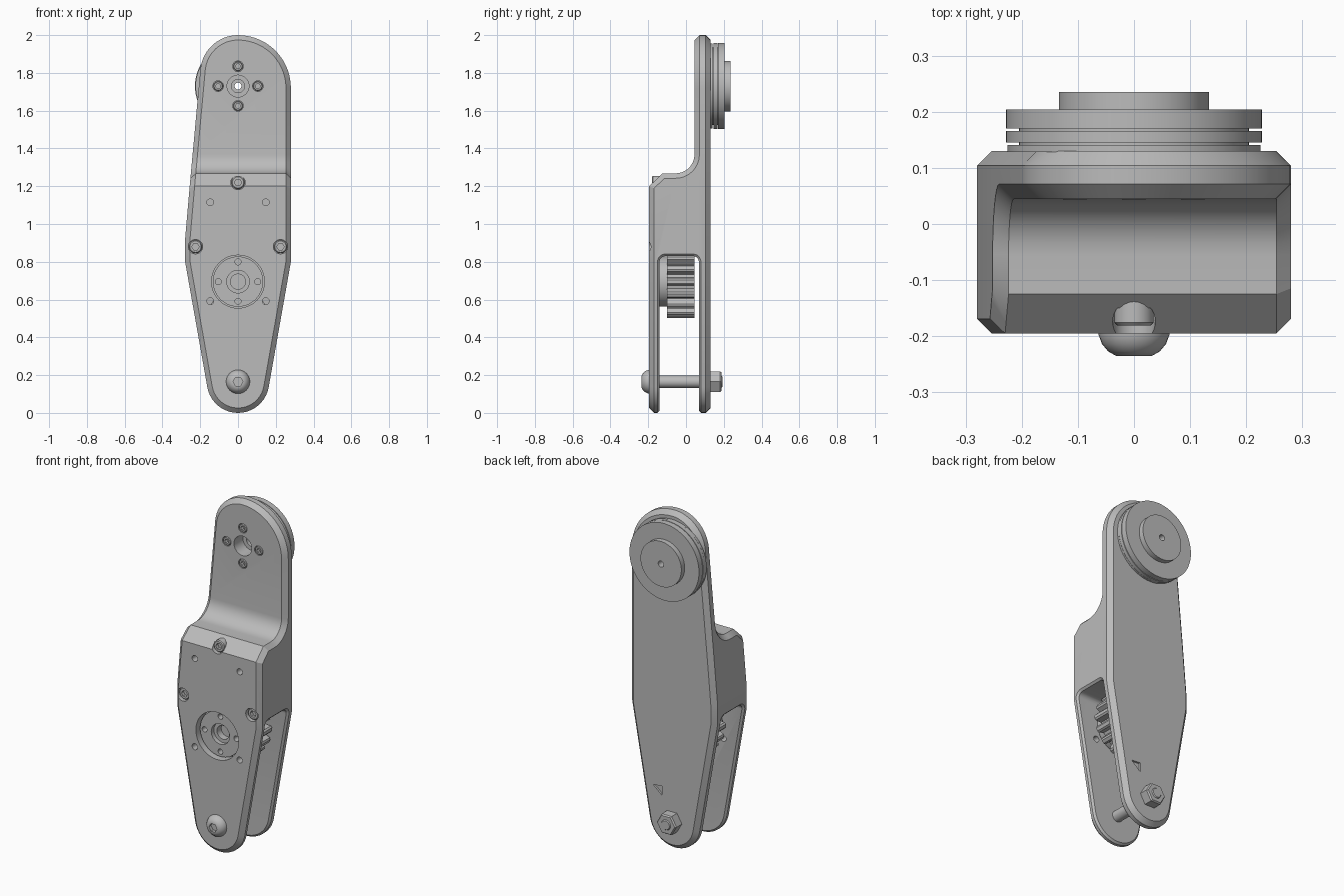
import bpy, bmesh
from math import sin, cos, radians, tau

if "Cube" in bpy.data.objects:
    bpy.data.objects.remove(bpy.data.objects["Cube"])

grey = bpy.data.materials.new("plain_grey")
grey.use_nodes = True
grey.diffuse_color = (0.5, 0.5, 0.5, 1)
grey.node_tree.nodes["Principled BSDF"].inputs["Base Color"].default_value = (0.5, 0.5, 0.5, 1)


def arc(cx, cy, r, a0, a1, n):
    angles = [radians(a0 + (a1 - a0) * i / n) for i in range(n + 1)]
    return [(cx + r * cos(a), cy + r * sin(a)) for a in angles]


def prism(bm, pts, lo, hi, axis="y"):
    """Extrude an outline: (x, z) along y, or (y, z) along x."""
    place = (lambda p, d: (p[0], d, p[1])) if axis == "y" else (lambda p, d: (d, p[0], p[1]))
    a, b = [[bm.verts.new(place(p, d)) for p in pts] for d in (lo, hi)]
    bm.faces.new(a)
    bm.faces.new(b[::-1])
    for i in range(len(pts)):
        j = (i + 1) % len(pts)
        bm.faces.new((a[i], b[i], b[j], a[j]))


def cyl(bm, x, z, r, y0, y1, n=32):
    prism(bm, arc(x, z, r, 0, 360 - 360 / n, n - 1), y0, y1)


def lathe(bm, profile, x=0, z=0, n=48):
    """Turn a closed (radius, y) profile about a y axis line."""
    rings = []
    for r, y in profile:
        if r == 0:
            rings.append([bm.verts.new((x, y, z))] * n)
        else:
            rings.append([bm.verts.new((x + r * cos(tau * i / n), y, z + r * sin(tau * i / n)))
                          for i in range(n)])
    for a, b in zip(rings, rings[1:] + rings[:1]):
        for i in range(n):
            j = (i + 1) % n
            corners = list(dict.fromkeys((a[i], a[j], b[j], b[i])))
            if len(corners) > 2:
                bm.faces.new(corners)


def make(name, bm):
    bmesh.ops.recalc_face_normals(bm, faces=bm.faces)
    mesh = bpy.data.meshes.new(name)
    bm.to_mesh(mesh)
    bm.free()
    ob = bpy.data.objects.new(name, mesh)
    bpy.context.collection.objects.link(ob)
    mesh.materials.append(grey)
    return ob


def bake(ob):
    """Replace the mesh by its modified result."""
    dg = bpy.context.evaluated_depsgraph_get()
    ob.data = bpy.data.meshes.new_from_object(ob.evaluated_get(dg))
    ob.modifiers.clear()


def combine(ob, bm, operation="DIFFERENCE"):
    cutter = make("cutter", bm)
    cutter.hide_render = True
    mod = ob.modifiers.new("bool", "BOOLEAN")
    mod.operation, mod.object, mod.solver = operation, cutter, "EXACT"
    bake(ob)
    bpy.data.objects.remove(cutter)


def chamfer(ob, width):
    mod = ob.modifiers.new("chamfer", "BEVEL")
    mod.width, mod.segments = width, 1
    mod.limit_method, mod.angle_limit = "ANGLE", radians(55)
    mod.use_clamp_overlap = False
    bake(ob)


def smooth(ob):
    ob.data.shade_smooth()
    ob.data.set_sharp_from_angle(angle=radians(30))


# Arm body: stepped side profile limited to the front outline
bm = bmesh.new()
step = [(-0.195, -0.1), (-0.195, 1.2), (-0.125, 1.268)]
step += arc(-0.055, 1.368, 0.1, -90, 0, 8)
step += [(0.045, 2.1), (0.13, 2.1), (0.13, -0.1)]
prism(bm, step, -0.4, 0.4, "x")
body = make("arm_body", bm)

bm = bmesh.new()
outline = arc(0, 0.165, 0.165, 190, 350, 20)
outline += [(0.28, 0.8)] + arc(0, 1.72, 0.28, 0, 90, 14)
outline += arc(0, 1.8, 0.2, 90, 174, 12)[1:]
outline += [(-0.254, 1.22), (-0.28, 0.92), (-0.28, 0.8)]
prism(bm, outline, -0.5, 0.5)
combine(body, bm, "INTERSECT")
chamfer(body, 0.026)

# Fork slot between the two legs
bm = bmesh.new()
slot = [(0.068, -0.3)] + arc(0.038, 0.8, 0.03, 0, 90, 5)
slot += arc(-0.11, 0.8, 0.03, 90, 180, 5) + [(-0.14, -0.3)]
prism(bm, slot, -0.5, 0.5, "x")
combine(body, bm)
chamfer(body, 0.011)

# Holes, counterbores and the direction mark
body_screws = [(0, 1.22), (-0.225, 0.88), (0.225, 0.88)]
cross = [(1, 0), (0, 1), (-1, 0), (0, -1)]
top_screws = [(0.105 * u, 1.73 + 0.105 * v) for u, v in cross]
bm = bmesh.new()
cyl(bm, 0, 0.695, 0.14, -0.3, -0.1, 48)
cyl(bm, 0, 1.73, 0.058, 0, 0.2)
for x in (-0.147, 0.147):
    cyl(bm, x, 1.115, 0.018, -0.3, -0.15, 20)
    cyl(bm, x, 0.592, 0.018, -0.3, -0.1, 20)
for x, z in body_screws:
    cyl(bm, x, z, 0.038, -0.3, -0.15)
for x, z in top_screws:
    cyl(bm, x, z, 0.028, 0, 0.065, 24)
prism(bm, [(0.125, 0.35), (0.065, 0.355), (0.065, 0.3)], 0.118, 0.2)
combine(body, bm)
smooth(body)

# Socket head screws
bm, sockets = bmesh.new(), bmesh.new()
for places, r, y0, y1 in ((body_screws, 0.035, -0.181, -0.13), (top_screws, 0.025, 0.044, 0.08)):
    for x, z in places:
        lathe(bm, [(0, y0), (r * 0.85, y0), (r, y0 + r * 0.15), (r, y1), (0, y1)], x, z, 24)
        cyl(sockets, x, z, r * 0.55, y0 - 0.02, y0 + 0.02, 6)
screws = make("socket_screws", bm)
combine(screws, sockets)
smooth(screws)

# Drive gear in the slot
bm = bmesh.new()
teeth = []
for i in range(16):
    for offset, r in ((-0.36, 0.15), (-0.25, 0.185), (-0.12, 0.192),
                      (0.12, 0.192), (0.25, 0.185), (0.36, 0.15)):
        a = tau * (i + offset) / 16
        teeth.append((r * sin(a), 0.695 + r * cos(a)))
prism(bm, teeth, -0.1, 0.045)
gear = make("drive_gear", bm)
smooth(gear)

# Gear hub seen through the round opening
bm, holes = bmesh.new(), bmesh.new()
lathe(bm, [(0.06, -0.165), (0.133, -0.165), (0.133, -0.098), (0.04, -0.098),
           (0.04, -0.14), (0.06, -0.14)], 0, 0.695)
for u, v in cross:
    cyl(holes, 0.104 * u, 0.695 + 0.104 * v, 0.016, -0.2, -0.12, 16)
hub = make("gear_hub", bm)
combine(hub, holes)
smooth(hub)

# Pulley with thin grooves and a raised cap at the back
bm = bmesh.new()
lathe(bm, [(0.035, 0.128), (0.225, 0.128), (0.225, 0.141), (0.205, 0.141), (0.205, 0.145),
           (0.228, 0.145), (0.228, 0.166), (0.205, 0.166), (0.205, 0.17), (0.228, 0.17),
           (0.228, 0.204), (0.134, 0.204), (0.134, 0.235), (0.018, 0.235), (0.018, 0.19),
           (0.035, 0.19)], 0, 1.73, 64)
smooth(make("pulley", bm))

# Cross bolt with domed head, and its nut
bm, sockets = bmesh.new(), bmesh.new()
lathe(bm, [(0, -0.235), (0.032, -0.235), (0.046, -0.227), (0.057, -0.214), (0.063, -0.198),
           (0.063, -0.19), (0.033, -0.19), (0.033, 0.185), (0.026, 0.193), (0, 0.193)], 0, 0.165, 32)
cyl(sockets, 0, 0.165, 0.026, -0.3, -0.215, 6)
bolt = make("cross_bolt", bm)
combine(bolt, sockets)
smooth(bolt)
bm = bmesh.new()
lathe(bm, [(0.03, 0.128), (0.064, 0.128), (0.064, 0.18), (0.057, 0.188), (0.03, 0.188)], 0, 0.165, 6)
make("hex_nut", bm)
